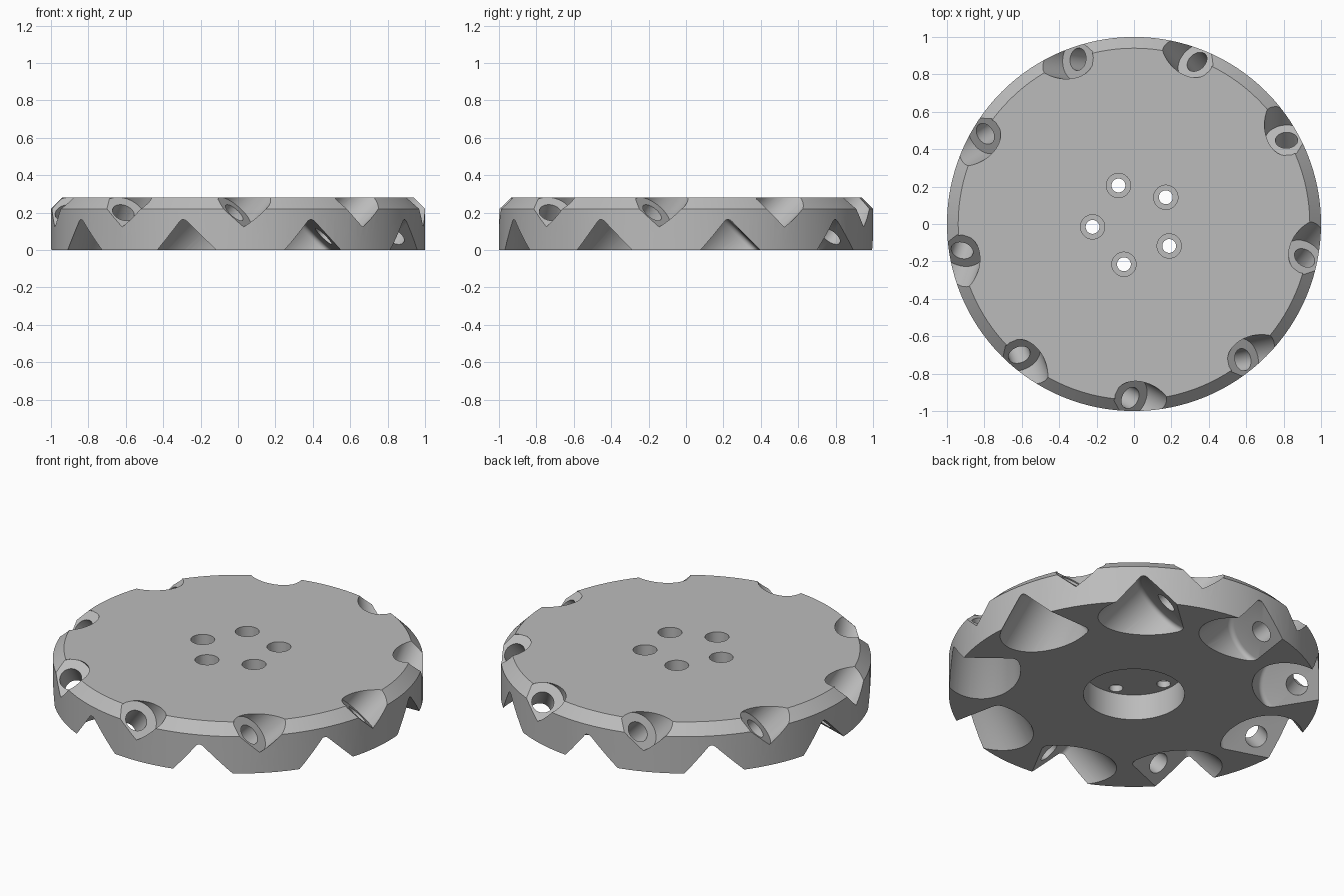
import bpy, bmesh, math
from mathutils import Vector, Matrix

if "Cube" in bpy.data.objects:
    bpy.data.objects.remove(bpy.data.objects["Cube"], do_unlink=True)

grey = bpy.data.materials.new("plain_grey")
grey.use_nodes = True
grey.diffuse_color = (0.5, 0.5, 0.5, 1)
grey.node_tree.nodes["Principled BSDF"].inputs["Base Color"].default_value = (0.5, 0.5, 0.5, 1)


def lathe(name, profile, steps, matrix=Matrix.Identity(4)):
    """Revolve (radius, height) points about z into a closed solid."""
    bm = bmesh.new()
    verts = [bm.verts.new((r, 0, z)) for r, z in profile]
    edges = [bm.edges.new(pair) for pair in zip(verts, verts[1:])]
    bmesh.ops.spin(bm, geom=verts + edges, cent=(0, 0, 0), axis=(0, 0, 1),
                   angle=math.tau, steps=steps, use_duplicate=False)
    bmesh.ops.remove_doubles(bm, verts=bm.verts, dist=1e-5)
    bmesh.ops.recalc_face_normals(bm, faces=bm.faces)
    mesh = bpy.data.meshes.new(name)
    bm.to_mesh(mesh)
    bm.free()
    mesh.transform(matrix)
    mesh.materials.append(grey)
    ob = bpy.data.objects.new(name, mesh)
    bpy.context.collection.objects.link(ob)
    return ob


# Disc with chamfered top rim and a round recess underneath
disc = lathe("hub_disc", [(0, 0.153), (0.273, 0.153), (0.273, 0), (1, 0),
                          (1, 0.22), (0.94, 0.28), (0, 0.28)], 128)

cutters = []

# Slanted cutter: roller pocket below, bolt hole, bolt head pocket above
fillet, pocket, seat = 0.025, 0.21, -0.18
arc = [(pocket - fillet + fillet * math.cos(a), seat - fillet + fillet * math.sin(a))
       for a in (math.pi / 8 * i for i in range(5))]
slant_profile = ([(0, -0.6), (pocket, -0.6)] + arc +
                 [(0.06, seat), (0.06, 0), (0.115, 0), (0.115, 0.4), (0, 0.4)])
tilt = math.radians(-28)
axis = Vector((math.cos(tilt), math.sin(tilt), 1)).normalized()
place = Matrix.Translation((-0.02, -0.93, 0.2)) @ axis.to_track_quat('Z', 'Y').to_matrix().to_4x4()
for i in range(9):
    turn = Matrix.Rotation(math.tau * i / 9, 4, 'Z')
    cutters.append(lathe("roller_cutter", slant_profile, 64, turn @ place))

# Counterbored mounting holes
bolt_profile = [(0, 0.1), (0.037, 0.1), (0.037, 0.19), (0.065, 0.19), (0.065, 0.35), (0, 0.35)]
for i in range(5):
    turn = Matrix.Rotation(math.radians(40 + 72 * i), 4, 'Z')
    cutters.append(lathe("bolt_cutter", bolt_profile, 32, turn @ Matrix.Translation((0.222, 0, 0))))

# Cut everything out of the disc
bpy.ops.object.select_all(action='DESELECT')
disc.select_set(True)
bpy.context.view_layer.objects.active = disc
for cutter in cutters:
    cutter.hide_render = True
    mod = disc.modifiers.new("cut", 'BOOLEAN')
    mod.operation = 'DIFFERENCE'
    mod.solver = 'EXACT'
    mod.object = cutter
    bpy.ops.object.modifier_apply(modifier=mod.name)
    bpy.data.objects.remove(cutter, do_unlink=True)

bpy.ops.object.shade_smooth_by_angle(angle=math.radians(28))
